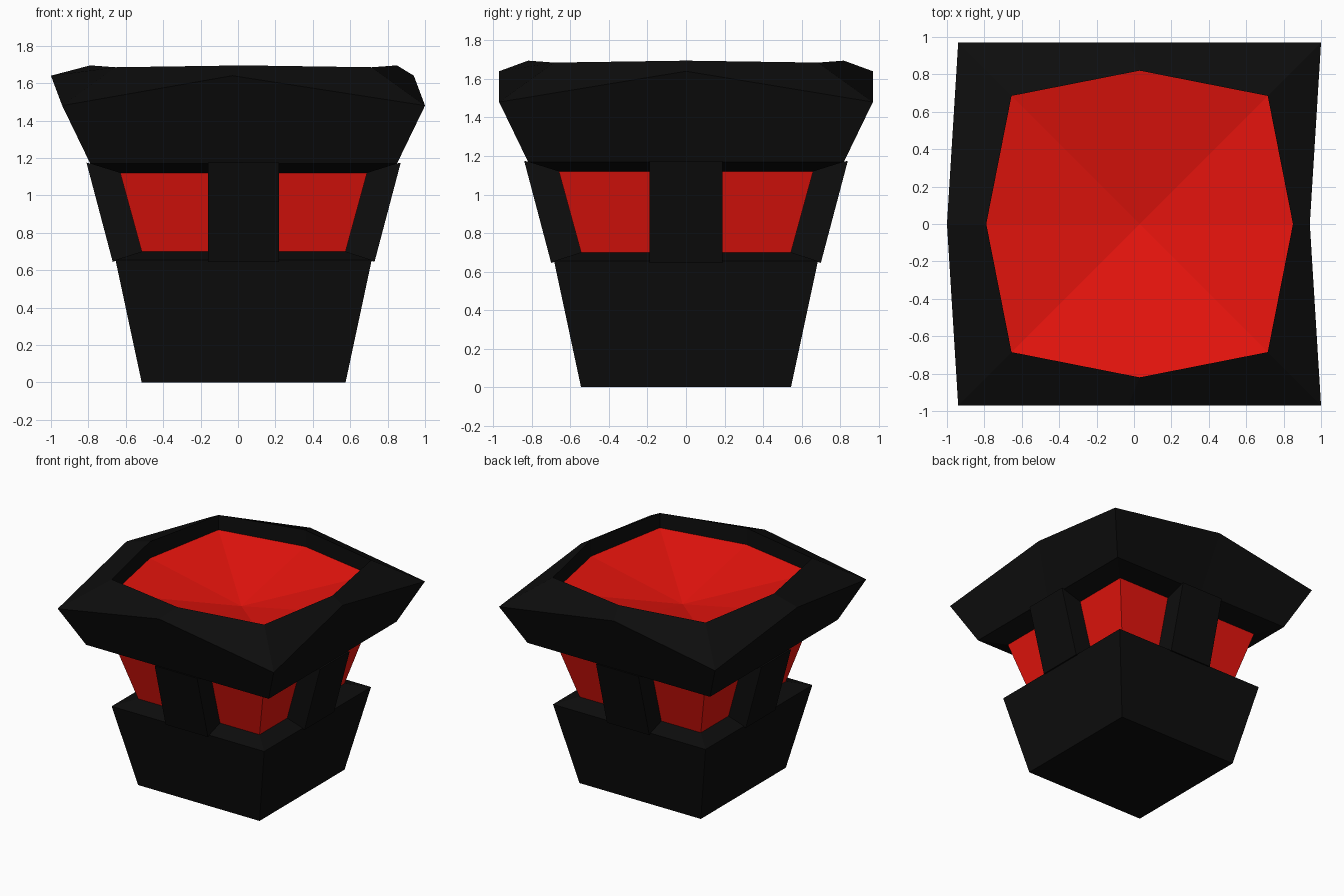
import bpy
from math import pi
from mathutils import Matrix

if "Cube" in bpy.data.objects:
    bpy.data.objects.remove(bpy.data.objects["Cube"])

CX = 0.03  # the body axis sits slightly off the bounding-box centre


def material(name, colour):
    mat = bpy.data.materials.new(name)
    mat.diffuse_color = (*colour, 1)
    mat.use_nodes = True
    mat.node_tree.nodes["Principled BSDF"].inputs["Base Color"].default_value = mat.diffuse_color
    return mat


BLACK = material("black", (0.004, 0.004, 0.004))
RED = material("red", (0.8, 0.007, 0.004))


def make(name, verts, faces, mat):
    mesh = bpy.data.meshes.new(name)
    mesh.from_pydata(verts, [], faces)
    mesh.materials.append(mat)
    obj = bpy.data.objects.new(name, mesh)
    bpy.context.collection.objects.link(obj)
    return obj


def square(h, z):
    return [(CX + x * h, y * h, z) for x, y in ((-1, -1), (1, -1), (1, 1), (-1, 1))]


def octagon(corner, corner_z, mid, mid_z, shift=0.0):
    """Square ring with an extra point in the middle of each side."""
    pts = []
    for (cx, cy), (mx, my) in zip(((-1, -1), (1, -1), (1, 1), (-1, 1)),
                                  ((0, -1), (1, 0), (0, 1), (-1, 0))):
        pts.append((CX + cx * corner, cy * corner, corner_z))
        pts.append((CX + mx * mid + shift, my * mid, mid_z))
    return pts


def loft(name, rings, mat, cap_bottom=False):
    n = len(rings[0])
    faces = [(r * n + i, r * n + (i + 1) % n, (r + 1) * n + (i + 1) % n, (r + 1) * n + i)
             for r in range(len(rings) - 1) for i in range(n)]
    if cap_bottom:
        faces.append(tuple(reversed(range(n))))
    return make(name, [p for ring in rings for p in ring], faces, mat)


# Flared base with a sloped ledge
loft("base", [square(0.545, 0), square(0.685, 0.655), square(0.545, 0.70)], BLACK, True)

# Glowing core seen through the corner windows
loft("core", [square(0.545, 0.70), square(0.66, 1.12)], RED)

# Overhanging bowl with raised side midpoints and a recessed inner wall
loft("bowl", [octagon(0.66, 1.12, 0.66, 1.12),
              octagon(0.82, 1.17, 0.82, 1.17),
              octagon(0.97, 1.48, 0.97, 1.64, -0.06),
              octagon(0.685, 1.685, 0.82, 1.695),
              octagon(0.685, 1.565, 0.82, 1.56)], BLACK)

# Red dish sinking towards its centre
make("dish", octagon(0.685, 1.565, 0.82, 1.56) + [(CX, 0, 1.39)],
     [(i, (i + 1) % 8, 8) for i in range(8)], RED)

# One leaning pillar in the middle of each side
profile = [(-0.70, 0.645), (-0.50, 0.70), (-0.60, 1.12), (-0.84, 1.175)]
for k, side in enumerate(("front", "right", "back", "left")):
    turn = Matrix.Translation((CX, 0, 0)) @ Matrix.Rotation(k * pi / 2, 4, 'Z')
    verts = [(x, y, z) for x in (-0.19, 0.19) for y, z in profile]
    faces = [(3, 2, 1, 0), (4, 5, 6, 7)]
    faces += [(i, (i + 1) % 4, (i + 1) % 4 + 4, i + 4) for i in range(4)]
    pillar = make(side + "_pillar", verts, faces, BLACK)
    pillar.data.transform(turn)
